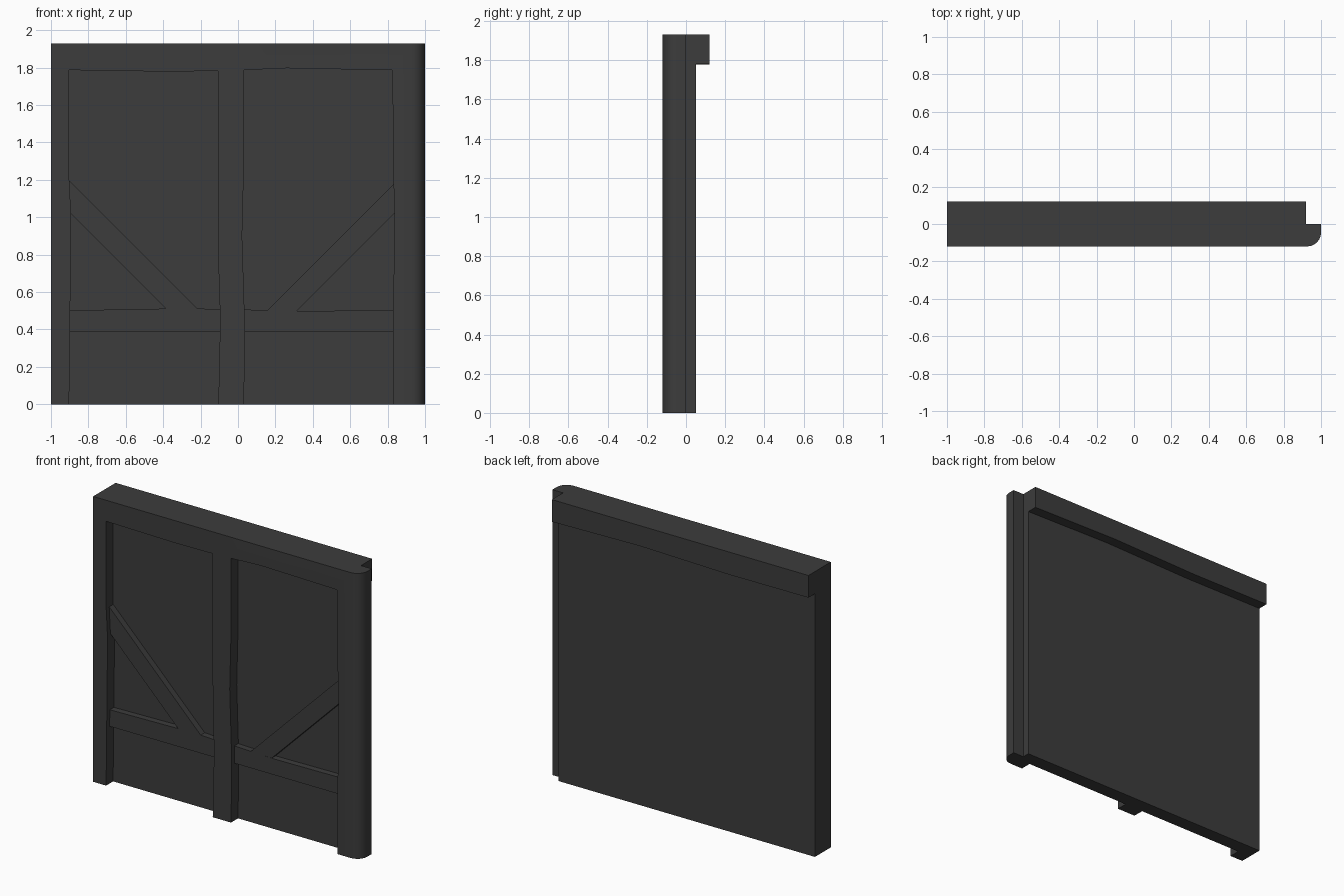
import bpy, bmesh

if "Cube" in bpy.data.objects:
    bpy.data.objects.remove(bpy.data.objects["Cube"])

mat = bpy.data.materials.new("dark_timber")
mat.diffuse_color = (0.045, 0.045, 0.045, 1)
mat.use_nodes = True
mat.node_tree.nodes["Principled BSDF"].inputs["Base Color"].default_value = mat.diffuse_color


def prism(name, outline, y0, y1, round_corner=0.0):
    """Extrude an x-z outline from y0 to y1; optionally round the front vertical edge at x = 1."""
    bm = bmesh.new()
    face = bm.faces.new([bm.verts.new((x, y0, z)) for x, z in outline])
    ext = bmesh.ops.extrude_face_region(bm, geom=[face])
    new = [v for v in ext["geom"] if isinstance(v, bmesh.types.BMVert)]
    bmesh.ops.translate(bm, verts=new, vec=(0, y1 - y0, 0))
    if round_corner:
        edges = [e for e in bm.edges
                 if all(v.co.x > 0.999 and abs(v.co.y - y0) < 1e-4 for v in e.verts)]
        bmesh.ops.bevel(bm, geom=edges, offset=round_corner, segments=6,
                        profile=0.5, affect='EDGES')
    bmesh.ops.recalc_face_normals(bm, faces=bm.faces[:])
    me = bpy.data.meshes.new(name)
    bm.to_mesh(me)
    bm.free()
    me.materials.append(mat)
    ob = bpy.data.objects.new(name, me)
    bpy.context.collection.objects.link(ob)
    return ob


def rect(x0, x1, z0, z1):
    return [(x0, z0), (x1, z0), (x1, z1), (x0, z1)]


FRONT, PANEL, BACK, H, END = -0.12, -0.045, 0.05, 1.93, 0.92

# Front frame: three uneven posts and the top beam in one outline
left_inner = [(-0.903, 0), (-0.898, 0.45), (-0.892, 1.0), (-0.905, 1.25), (-0.903, 1.787)]
beam_left = [(-0.4, 1.779), (-0.108, 1.782)]
mid_left = [(-0.108, 1.2), (-0.103, 0.7), (-0.095, 0.45), (-0.105, 0)]
mid_right = [(0.032, 0), (0.037, 0.42), (0.022, 0.9), (0.032, 1.3), (0.032, 1.787)]
beam_right = [(0.26, 1.797), (0.826, 1.786)]
right_inner = [(0.83, 1.25), (0.837, 1.0), (0.83, 0.5), (0.83, 0)]
outline = ([(-1, H), (-1, 0)] + left_inner + beam_left + mid_left
           + mid_right + beam_right + right_inner + [(1, 0), (1, H)])
frame = prism("timber_frame", outline, FRONT, PANEL, 0.074)
bpy.context.view_layer.objects.active = frame
frame.select_set(True)
bpy.ops.object.shade_smooth_by_angle()

# Wall panel and the thinner tongue behind the rounded post
prism("wall_panel", rect(-1, END, 0, H), PANEL, BACK)
prism("corner_post_back", rect(END, 1, 0, H), PANEL, 0)

# Back beam with a slightly wavy lower edge
prism("back_beam", [(-1, 1.78), (-0.4, 1.777), (0.26, 1.792), (END, 1.78),
                    (END, H), (-1, H)], BACK, 0.12)

# Horizontal rails
RAIL = -0.088
prism("left_rail", [(-0.91, 0.39), (-0.09, 0.39), (-0.09, 0.507), (-0.25, 0.514),
                    (-0.91, 0.502)], RAIL, PANEL)
prism("right_rail", [(0.02, 0.39), (0.84, 0.39), (0.84, 0.504), (0.33, 0.498),
                     (0.02, 0.507)], RAIL, PANEL)

# Diagonal braces
prism("left_brace", [(-0.905, 1.03), (-0.38, 0.505), (-0.21, 0.505), (-0.905, 1.2)],
      RAIL, PANEL)
prism("right_brace", [(0.84, 1.025), (0.315, 0.5), (0.155, 0.5), (0.84, 1.185)],
      RAIL, PANEL)
